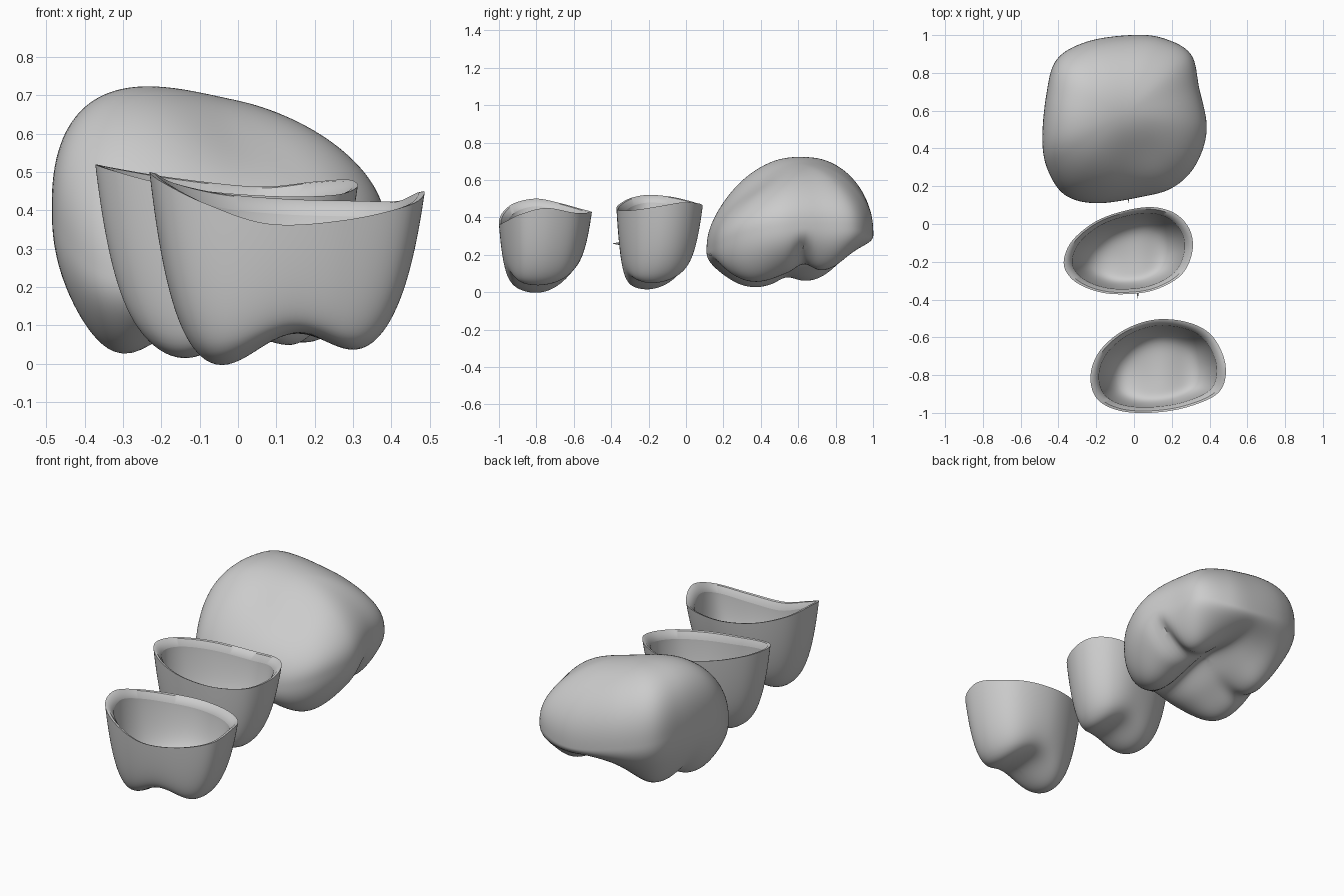
import bpy, bmesh, math
from mathutils import Vector

if "Cube" in bpy.data.objects:
    bpy.data.objects.remove(bpy.data.objects["Cube"])

SEG, RINGS = 120, 40


def outline(pts):
    """Closed smooth curve through (x, y, z) control points."""
    p = [Vector(q) for q in pts]
    n, out = len(p), []
    for i in range(SEG):
        u = i / SEG * n
        k, t = int(u), u - int(u)
        a, b, c, d = (p[(k + j) % n] for j in (-1, 0, 1, 2))
        out.append(0.5 * (2 * b + (c - a) * t + (2 * a - 5 * b + 4 * c - d) * t ** 2
                          + (3 * b - a - 3 * c + d) * t ** 3))
    return out


def bumps(x, y, items):
    """Sum of soft bumps (x, y, height, width x, width y)."""
    return sum(h * math.exp(-((x - cx) / sx) ** 2 / 2 - ((y - cy) / sy) ** 2 / 2)
               for cx, cy, h, sx, sy in items)


def cap(bm, rim, ring, centre, height, a, b, flip):
    """Close a ring with a bowl or dome that reaches height(x, y) in the middle."""
    cx, cy = centre
    prev = ring

    def face(vs):
        bm.faces.new(vs[::-1] if flip else vs)

    s0 = 1 - 0.6 ** 2.2
    for k in range(1, RINGS):
        t = k / RINGS
        s = 1 - t ** 2.2 if t < 0.6 else s0 * (1 - (t - 0.6) / 0.4)
        f = (1 - s ** a) ** b
        cur = []
        for q in rim:
            x, y = cx + (q.x - cx) * s, cy + (q.y - cy) * s
            cur.append(bm.verts.new((x, y, q.z + f * (height(x, y) - q.z))))
        for i in range(SEG):
            j = (i + 1) % SEG
            face([prev[i], prev[j], cur[j], cur[i]])
        prev = cur
    tip = bm.verts.new((cx, cy, height(cx, cy)))
    for i in range(SEG):
        face([prev[i], prev[(i + 1) % SEG], tip])


def finish(bm, name):
    bmesh.ops.recalc_face_normals(bm, faces=bm.faces)
    me = bpy.data.meshes.new(name)
    bm.to_mesh(me)
    bm.free()
    ob = bpy.data.objects.new(name, me)
    bpy.context.collection.objects.link(ob)
    bpy.ops.object.select_all(action='DESELECT')
    ob.select_set(True)
    bpy.context.view_layer.objects.active = ob
    bpy.ops.object.shade_smooth_by_angle(angle=math.radians(40))
    return ob


def shell_crown(name, pts, centre, base, cusps, a):
    """Hollow cap: outer bowl with cusps, narrow rim, inner bowl."""
    rim = outline(pts)
    mid = sum(rim, Vector()) / SEG
    bm = bmesh.new()
    loops = []
    for scale, drop in ((1, 0), (0.955, 0.004), (0.87, 0.04)):
        loops.append([Vector((mid.x + (q.x - mid.x) * scale,
                              mid.y + (q.y - mid.y) * scale, q.z - drop)) for q in rim])
    rings = [[bm.verts.new(q) for q in lp] for lp in loops]
    for r0, r1 in zip(rings, rings[1:]):
        for i in range(SEG):
            j = (i + 1) % SEG
            bm.faces.new([r0[i], r0[j], r1[j], r1[i]])
    cap(bm, loops[0], rings[0], centre, lambda x, y: base + bumps(x, y, cusps), a, 1, True)
    cap(bm, loops[2], rings[2], centre,
        lambda x, y: base + 0.06 + 0.6 * bumps(x, y, cusps), a, 0.9, False)
    return finish(bm, name)


# Front hollow crown
shell_crown("front_crown",
            [(0.485, -0.75, 0.45), (0.42, -0.60, 0.425), (0.30, -0.525, 0.425),
             (0.12, -0.505, 0.43), (-0.05, -0.56, 0.445), (-0.18, -0.67, 0.475),
             (-0.23, -0.80, 0.50), (-0.20, -0.92, 0.475), (-0.09, -0.985, 0.42),
             (0.08, -1.0, 0.365), (0.28, -0.97, 0.375), (0.45, -0.89, 0.415)],
            (0.12, -0.83), 0.12,
            [(-0.05, -0.80, -0.125, 0.11, 0.17), (0.31, -0.79, -0.085, 0.09, 0.17)], 7.5)

# Middle hollow crown
shell_crown("middle_crown",
            [(0.31, -0.14, 0.46), (0.29, -0.02, 0.48), (0.20, 0.065, 0.475),
             (0.05, 0.088, 0.462), (-0.17, 0.03, 0.485), (-0.32, -0.08, 0.51),
             (-0.372, -0.20, 0.52), (-0.33, -0.29, 0.505), (-0.22, -0.35, 0.475),
             (-0.08, -0.372, 0.45), (0.10, -0.352, 0.437), (0.25, -0.27, 0.44)],
            (-0.03, -0.22), 0.125,
            [(-0.14, -0.21, -0.11, 0.11, 0.15), (0.15, -0.18, -0.075, 0.08, 0.15)], 7)

# Rear solid molar: dome above and chewing surface below its widest line
widest = outline([(0.385, 0.50, 0.34), (0.345, 0.72, 0.35), (0.30, 0.90, 0.34),
                  (0.15, 0.985, 0.31), (-0.02, 1.0, 0.31), (-0.25, 0.965, 0.36),
                  (-0.41, 0.87, 0.40), (-0.465, 0.68, 0.42), (-0.485, 0.43, 0.40),
                  (-0.45, 0.27, 0.32), (-0.36, 0.15, 0.24), (-0.20, 0.11, 0.22),
                  (0.02, 0.14, 0.23), (0.20, 0.19, 0.26), (0.325, 0.31, 0.31)])
crown_cusps = [(-0.33, 0.36, -0.145, 0.12, 0.16), (-0.29, 0.70, -0.125, 0.11, 0.13),
               (0.21, 0.36, -0.12, 0.13, 0.18), (0.22, 0.76, -0.09, 0.11, 0.10),
               (-0.03, 0.50, 0.07, 0.05, 0.22), (0.32, 0.63, 0.08, 0.12, 0.035),
               (-0.34, 0.54, 0.03, 0.10, 0.04)]
bm = bmesh.new()
ring = [bm.verts.new(q) for q in widest]
cap(bm, widest, ring, (-0.05, 0.58),
    lambda x, y: 0.69 - 0.2 * x - 0.25 * max(x, 0) ** 2
    - (0.85 if y < 0.62 else 0.45) * (y - 0.62) ** 2
    + bumps(x, y, [(0.06, 0.36, -0.05, 0.13, 0.12)]),
    2.8, 0.4, False)
cap(bm, widest, ring, (-0.05, 0.56),
    lambda x, y: 0.165 + 0.13 * (y - 0.5) + bumps(x, y, crown_cusps), 3.8, 0.42, True)
finish(bm, "rear_molar")

# Tiny contact spurs between the crowns
for name, loc in (("middle_spur", (0.02, -0.375, 0.26)), ("rear_spur", (-0.03, 0.13, 0.2))):
    bpy.ops.mesh.primitive_cone_add(vertices=10, radius1=0.008, radius2=0, depth=0.04,
                                    location=loc, rotation=(math.pi / 2, 0, 0))
    bpy.context.object.name = name
